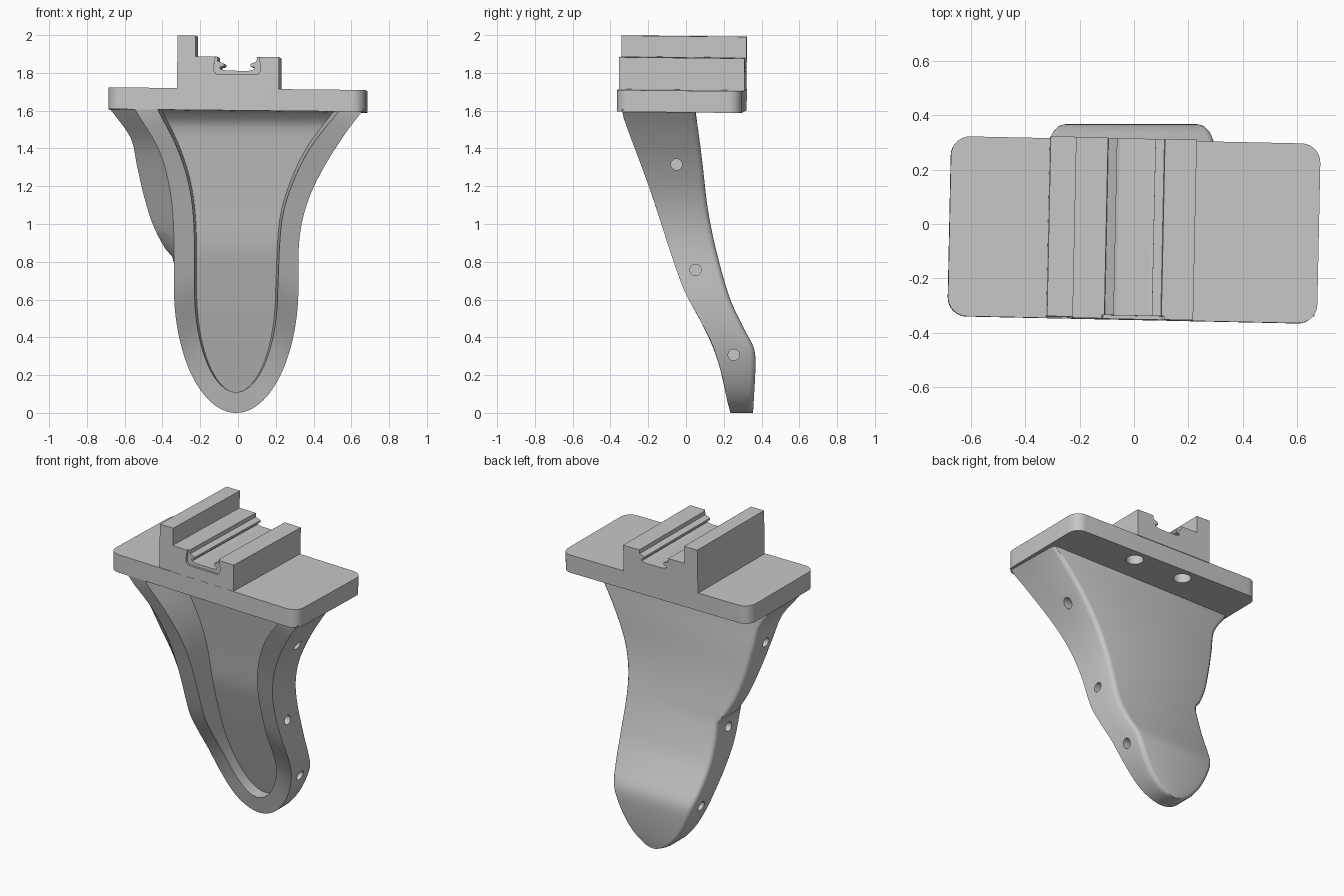
import bpy, bmesh
from math import sqrt, sin, cos, pi, radians
from mathutils import Matrix, Vector

if "Cube" in bpy.data.objects:
    bpy.data.objects.remove(bpy.data.objects["Cube"], do_unlink=True)

grey = bpy.data.materials.new("light_grey")
grey.use_nodes = True
COLOUR = (0.57, 0.57, 0.57, 1)
grey.diffuse_color = COLOUR
grey.node_tree.nodes["Principled BSDF"].inputs["Base Color"].default_value = COLOUR


def finish(name, bm):
    bmesh.ops.recalc_face_normals(bm, faces=bm.faces)
    me = bpy.data.meshes.new(name)
    bm.to_mesh(me)
    bm.free()
    me.materials.append(grey)
    ob = bpy.data.objects.new(name, me)
    bpy.context.collection.objects.link(ob)
    return ob


def activate(ob):
    bpy.ops.object.select_all(action='DESELECT')
    ob.select_set(True)
    bpy.context.view_layer.objects.active = ob


def smooth(ob, angle):
    activate(ob)
    bpy.ops.object.shade_smooth_by_angle(angle=radians(angle))


def curve(points):
    """Smooth function through (z, value) pairs in rising z."""
    def slope(i):
        a, b = points[max(i - 1, 0)], points[min(i + 1, len(points) - 1)]
        return (b[1] - a[1]) / (b[0] - a[0])

    def f(z):
        i = 0
        while i < len(points) - 2 and z > points[i + 1][0]:
            i += 1
        (z0, v0), (z1, v1) = points[i], points[i + 1]
        h = z1 - z0
        t = (z - z0) / h
        return ((1 + 2 * t) * (1 - t) ** 2 * v0 + t * (1 - t) ** 2 * h * slope(i)
                + t * t * (3 - 2 * t) * v1 + t * t * (t - 1) * h * slope(i + 1))
    return f


def prism(name, profile, axis, start, end):
    """Extrude a closed profile along y (x, z points) or z (x, y points)."""
    bm = bmesh.new()
    place = (lambda u, v: (u, start, v)) if axis == 'y' else (lambda u, v: (u, v, start))
    face = bm.faces.new([bm.verts.new(place(u, v)) for u, v in profile])
    new = bmesh.ops.extrude_face_region(bm, geom=[face])["geom"]
    shift = Vector((0, end - start, 0)) if axis == 'y' else Vector((0, 0, end - start))
    bmesh.ops.translate(bm, vec=shift, verts=[v for v in new if isinstance(v, bmesh.types.BMVert)])
    return finish(name, bm)


def drill(ob, centre, radius, depth, turn):
    bm = bmesh.new()
    bmesh.ops.create_cone(bm, cap_ends=True, segments=24, radius1=radius, radius2=radius,
                          depth=depth, matrix=Matrix.Translation(centre) @ turn)
    cutter = finish("hole_cutter", bm)
    cutter.hide_render = True
    activate(ob)
    mod = ob.modifiers.new("hole", 'BOOLEAN')
    mod.operation, mod.solver, mod.object = 'DIFFERENCE', 'EXACT', cutter
    bpy.ops.object.modifier_apply(modifier=mod.name)
    bpy.data.objects.remove(cutter, do_unlink=True)


# Side profile of the curved grip, and the floor of its recess
TOP, MID, TIP = 1.605, -0.01, 0.11
front_y = curve([(0, .235), (.07, .217), (.2, .19), (.36, .14), (.49, .075), (.65, -.01),
                 (.86, -.085), (1.18, -.19), (1.56, -.33), (TOP, -.34)])
back_y = curve([(0, .355), (.25, .368), (.33, .363), (.38, .343), (.44, .31), (.6, .235),
                (.84, .165), (1.07, .117), (1.34, .085), (TOP, .05)])
floor_y = curve([(TIP, .29), (.4, .197), (.8, .073), (.9, .047), (1.1, .015), (1.34, -.025),
                 (1.5, -.055), (1.56, -.08), (TOP, -.14)])

# Half widths of the outer wall, the side wing and the recess
right_x = curve([(.6, .33), (.92, .335), (1.12, .38), (1.31, .47), (1.51, .6), (TOP, .675)])
left_x = curve([(.6, .33), (.95, .33), (1.18, .35), (1.395, .41), (TOP, .535)])
wing_x = curve([(.6, .33), (.80, .33), (.83, .34), (.87, .376), (.995, .44), (1.155, .49),
                (1.31, .525), (1.46, .56), (TOP, .665)])
recess_right = curve([(.65, .22), (1.0, .24), (1.18, .285), (1.4, .39), (TOP, .55)])
recess_left = curve([(.65, .22), (1.02, .225), (1.23, .255), (1.42, .32), (TOP, .415)])


def width(f, z, low, bend):
    """Half width that closes to a rounded tip below the bend."""
    if z >= bend:
        return f(z)
    return f(bend) * sqrt(max(0, 1 - ((bend - z) / (bend - low)) ** 2))


# Curved grip: front edge, shoulder, rounded back edge, recess rim, recess floor
bm = bmesh.new()
rows = []
N = 64
SHOULDER, ROUND = .12, .03
for i in range(N + 1):
    z = TOP * (i / N) ** 2
    zi = TIP + z * (TOP - TIP) / TOP
    shoulder = front_y(z) + min(SHOULDER, .45 * (back_y(z) - front_y(z)))
    row = []
    for s, outer, side, inner in ((-1, left_x, wing_x, recess_left),
                                  (1, right_x, right_x, recess_right)):
        a = width(outer, z, 0, .67)
        b = max(a, width(side, z, 0, .67))
        c = width(inner, zi, TIP, .65)
        r = min(ROUND, b * .3)
        pts = [(a, front_y(z), z), (b, shoulder, z)]
        for k in range(4):
            t = k * pi / 6
            pts.append((b - r * (1 - cos(t)), back_y(z) - ROUND * (1 - sin(t)), z))
        pts += [(c, front_y(zi), zi), (c * .95, floor_y(zi), zi)]
        row.append([bm.verts.new((MID + s * x, y, h)) for x, y, h in pts])
    rows.append(row)
for low, high in zip(rows, rows[1:]):
    for k in (0, 1):
        for p, q in ((0, 1), (1, 2), (2, 3), (3, 4), (4, 5), (0, 6), (6, 7)):
            bm.faces.new((low[k][p], low[k][q], high[k][q], high[k][p]))
    for p in (5, 7):
        bm.faces.new((low[0][p], low[1][p], high[1][p], high[0][p]))
L, R = rows[-1]
bm.faces.new(L[:6] + R[5::-1] + R[6:] + [L[7], L[6]])
bmesh.ops.remove_doubles(bm, verts=bm.verts, dist=1e-5)
grip = finish("curved_grip", bm)

# Blind holes along both sides
sideways = Matrix.Rotation(pi / 2, 4, 'Y')
for y, z, xl, xr in ((-.05, 1.315, -.52, .46), (.05, .757, -.34, .32), (.253, .307, -.3, .28)):
    for x, s in ((xl, -1), (xr, 1)):
        drill(grip, (x + s * .04, y, z), .03, .2, sideways)
smooth(grip, 35)

# Mounting plate with rounded corners
HX, HY, CY, RAD = .68, .331, -.022, .07
outline = []
for k, (sx, sy) in enumerate(((1, 1), (-1, 1), (-1, -1), (1, -1))):
    for j in range(9):
        a = (k + j / 8) * pi / 2
        outline.append((sx * (HX - RAD) + RAD * cos(a), CY + sy * (HY - RAD) + RAD * sin(a)))
plate = prism("mounting_plate", outline, 'z', 1.598, 1.713)
for x in (-.18, .175):
    drill(plate, (x, .225, 1.6), .052, .16, Matrix.Identity(4))
smooth(plate, 30)

# Upright side wall
Y0, Y1 = CY - .327, CY + .335
wall = prism("side_wall", [(-.317, 1.71), (-.222, 1.71), (-.222, 1.992), (-.317, 1.992)],
             'y', Y0, Y1)


# Slotted rail: lipped channel, with a wider pocket at its front end
def rail(name, half, y0, y1):
    right = [(.222, 1.71), (.222, 1.882)] + half
    return prism(name, right + [(-x, z) for x, z in reversed(right)], 'y', y0, y1)


lipped = [(.105, 1.882), (.103, 1.858), (.07, 1.845), (.07, 1.832), (.092, 1.826),
          (.088, 1.815), (.06, 1.808)]
pocket = [(.115, 1.882), (.122, 1.84), (.122, 1.805), (.108, 1.788)]
rails = [rail("slotted_rail", lipped, Y0 + .01, Y1),
         rail("rail_front_end", pocket, Y0 - .003, Y0 + .01)]

# The plate assembly sits at a slight angle on the grip
pivot = Matrix.Translation((0, CY, 1.655))
tilt = (pivot @ Matrix.Rotation(radians(-1.2), 4, 'Z') @ Matrix.Rotation(radians(.6), 4, 'Y')
        @ Matrix.Rotation(radians(-.6), 4, 'X') @ pivot.inverted())
for ob in [plate, wall] + rails:
    ob.data.transform(tilt)
